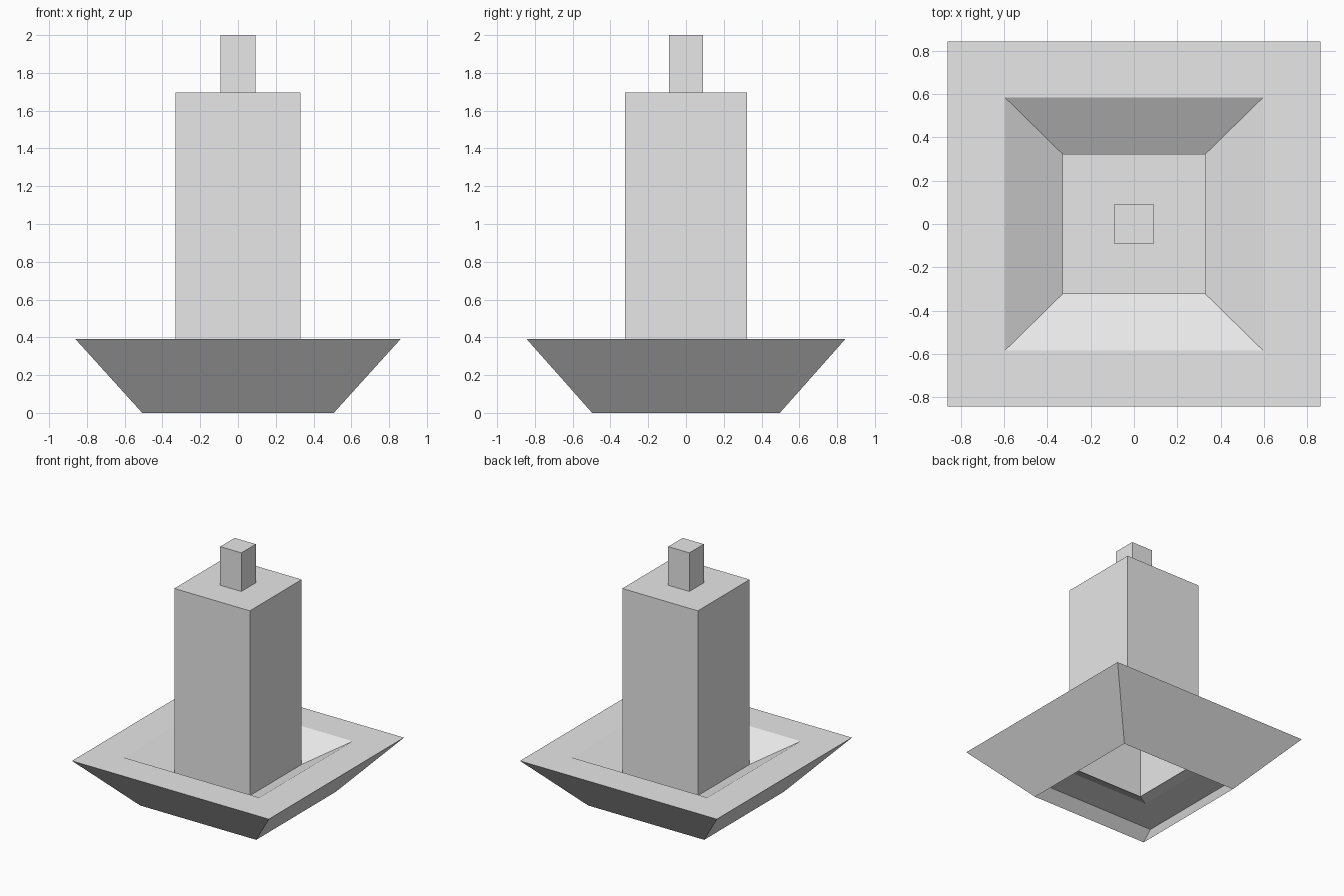
import bpy
import bmesh

cube = bpy.data.objects.get("Cube")
if cube:
    bpy.data.objects.remove(cube, do_unlink=True)

grey = bpy.data.materials.new("plain_grey")
grey.use_nodes = True
colour = (0.8, 0.8, 0.8, 1)
grey.diffuse_color = colour
grey.node_tree.nodes["Principled BSDF"].inputs["Base Color"].default_value = colour

DEPTH = 0.98  # the plan is slightly shallower than it is wide


def square_shell(name, profile, cap=False):
    """Join square rings, each given as (half width, height), into an open shell."""
    bm = bmesh.new()
    rings = []
    for half, z in profile:
        rings.append([bm.verts.new((sx * half, sy * half * DEPTH, z))
                      for sx, sy in ((-1, -1), (1, -1), (1, 1), (-1, 1))])
    for low, high in zip(rings, rings[1:]):
        for i in range(4):
            j = (i + 1) % 4
            bm.faces.new((low[i], low[j], high[j], high[i]))
    if cap:
        bm.faces.new(rings[-1])
    mesh = bpy.data.meshes.new(name)
    bm.to_mesh(mesh)
    bm.free()
    mesh.materials.append(grey)
    obj = bpy.data.objects.new(name, mesh)
    bpy.context.collection.objects.link(obj)
    return obj


# Flared dish, open underneath, with a flat rim and a sunken slope to the column
square_shell("dish", [(0.507, 0), (0.86, 0.39), (0.595, 0.39), (0.33, 0.235)])

# Hollow column with a shoulder around the stub
square_shell("column", [(0.33, 0.235), (0.33, 1.695), (0.092, 1.695)])

# Small square stub on top
square_shell("top_stub", [(0.092, 1.695), (0.092, 2)], cap=True)
